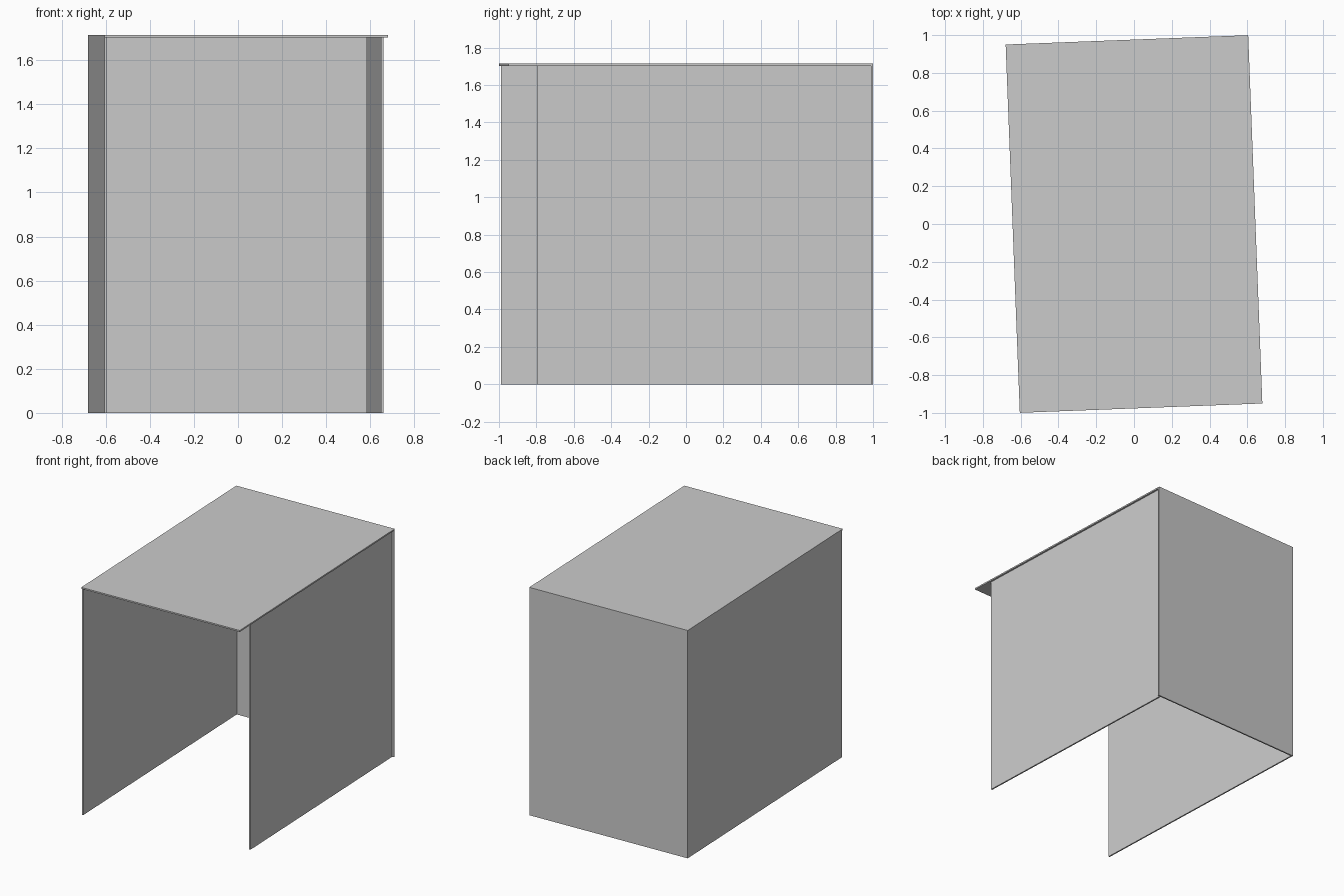
import bpy, math

if "Cube" in bpy.data.objects:
    bpy.data.objects.remove(bpy.data.objects["Cube"])

ANGLE = math.radians(2.2)      # whole shelter is turned slightly
HW, HD = 0.6425, 0.9755        # half width / half depth of the roof
WALL_TOP, TOP = 1.703, 1.714
T = 0.0105                     # panel thickness


def panel(name, x0, x1, y0, y1, z0, z1):
    """Box between two corners in the shelter's own (turned) frame."""
    cx, cy = (x0 + x1) / 2, (y0 + y1) / 2
    c, s = math.cos(ANGLE), math.sin(ANGLE)
    bpy.ops.mesh.primitive_cube_add(
        size=1, location=(cx * c - cy * s, cx * s + cy * c, (z0 + z1) / 2),
        rotation=(0, 0, ANGLE))
    ob = bpy.context.object
    ob.name = name
    ob.scale = (x1 - x0, y1 - y0, z1 - z0)
    bpy.ops.object.transform_apply(location=False, rotation=False, scale=True)
    return ob


# Flat roof sheet
panel("roof", -HW, HW, -HD, HD, WALL_TOP, TOP)
# Full-width back wall
panel("back_wall", -HW, HW, HD - T, HD, 0, WALL_TOP)
# Left wall, almost full depth
panel("left_wall", -HW, -HW + T, -0.966, HD - T, 0, WALL_TOP)
# Right wall, set in under the roof and shorter at the front
panel("right_wall", 0.618, 0.629, -0.819, HD - T, 0, WALL_TOP)
